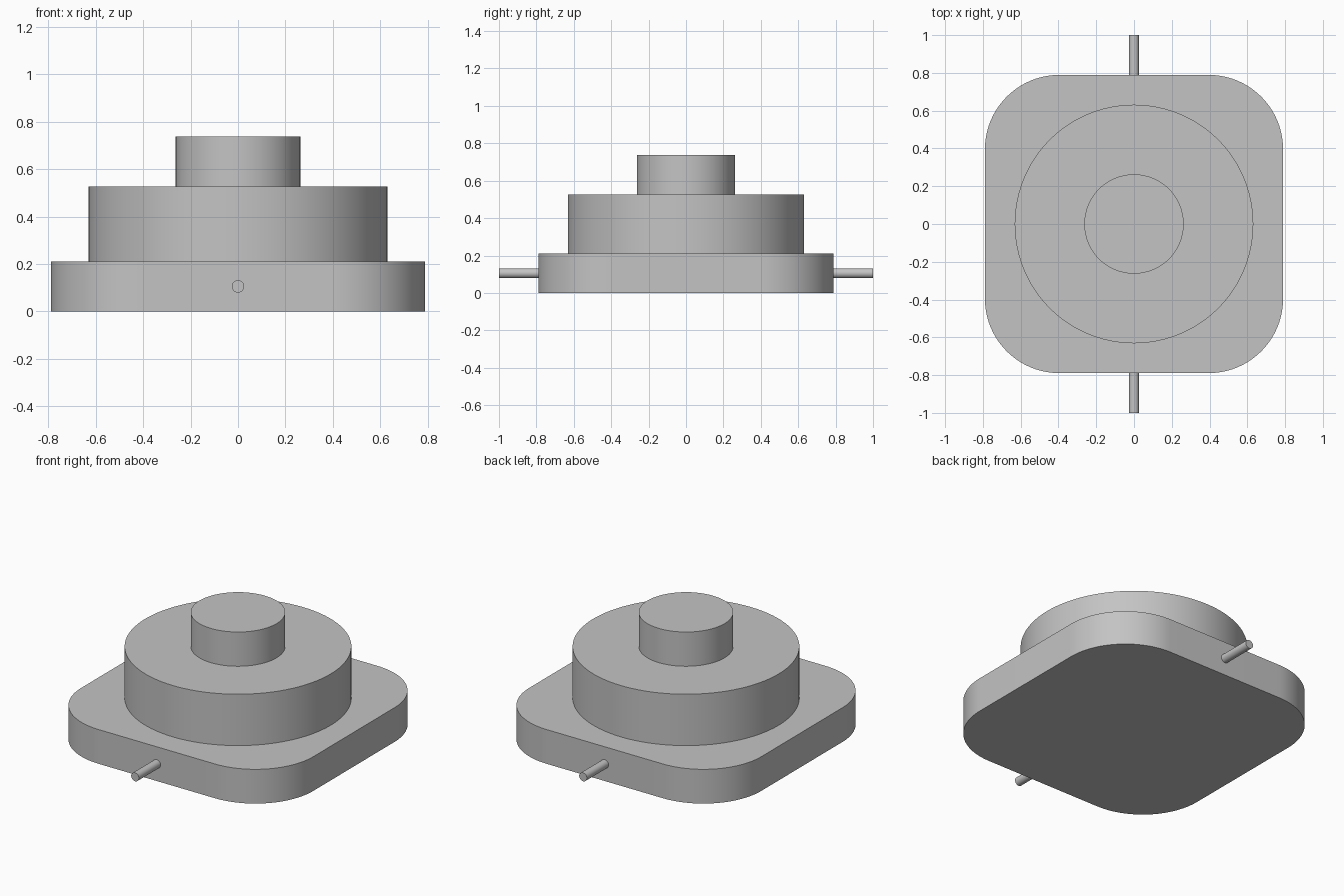
import bpy
import math

cube = bpy.data.objects.get("Cube")
if cube:
    bpy.data.objects.remove(cube, do_unlink=True)

# Single plain grey
grey = bpy.data.materials.new("plain_grey")
grey.use_nodes = True
colour = (0.55, 0.55, 0.55, 1)
grey.diffuse_color = colour
grey.node_tree.nodes["Principled BSDF"].inputs["Base Color"].default_value = colour


def finish(obj, name):
    obj.name = name
    obj.data.name = name
    obj.data.materials.clear()
    obj.data.materials.append(grey)
    bpy.ops.object.select_all(action="DESELECT")
    obj.select_set(True)
    bpy.context.view_layer.objects.active = obj
    bpy.ops.object.shade_smooth_by_angle(angle=math.radians(30))
    return obj


def cylinder(name, radius, depth, centre, sides, tilt=0.0):
    bpy.ops.mesh.primitive_cylinder_add(
        vertices=sides, radius=radius, depth=depth,
        location=centre, rotation=(tilt, 0, 0))
    return finish(bpy.context.object, name)


U = 2 / 38  # one design unit; the pins span 38 units
HALF, CORNER, THICK = 15 * U, 7.5 * U, 4 * U

# Base plate: rounded square profile, extruded upward
outline = []
steps = 24
for quarter in range(4):
    middle = math.radians(45 + 90 * quarter)
    cx = math.copysign(HALF - CORNER, math.cos(middle))
    cy = math.copysign(HALF - CORNER, math.sin(middle))
    for i in range(steps + 1):
        a = math.radians(90 * (quarter + i / steps))
        outline.append((cx + CORNER * math.cos(a), cy + CORNER * math.sin(a)))
n = len(outline)
verts = [(x, y, z) for z in (0, THICK) for x, y in outline]
faces = [tuple(reversed(range(n))), tuple(range(n, 2 * n))]
faces += [(i, (i + 1) % n, n + (i + 1) % n, n + i) for i in range(n)]
mesh = bpy.data.meshes.new("base_plate")
mesh.from_pydata(verts, [], faces)
base = bpy.data.objects.new("base_plate", mesh)
bpy.context.collection.objects.link(base)
finish(base, "base_plate")

# Stacked round tiers
cylinder("main_drum", 12 * U, 6 * U, (0, 0, 7 * U), 96)
cylinder("top_boss", 5 * U, 4 * U, (0, 0, 12 * U), 64)

# Pins sticking out of the front and back
for name, side in (("front_pin", -1), ("back_pin", 1)):
    cylinder(name, 0.5 * U, 5 * U, (0, side * 16.5 * U, 2 * U), 32, math.pi / 2)
